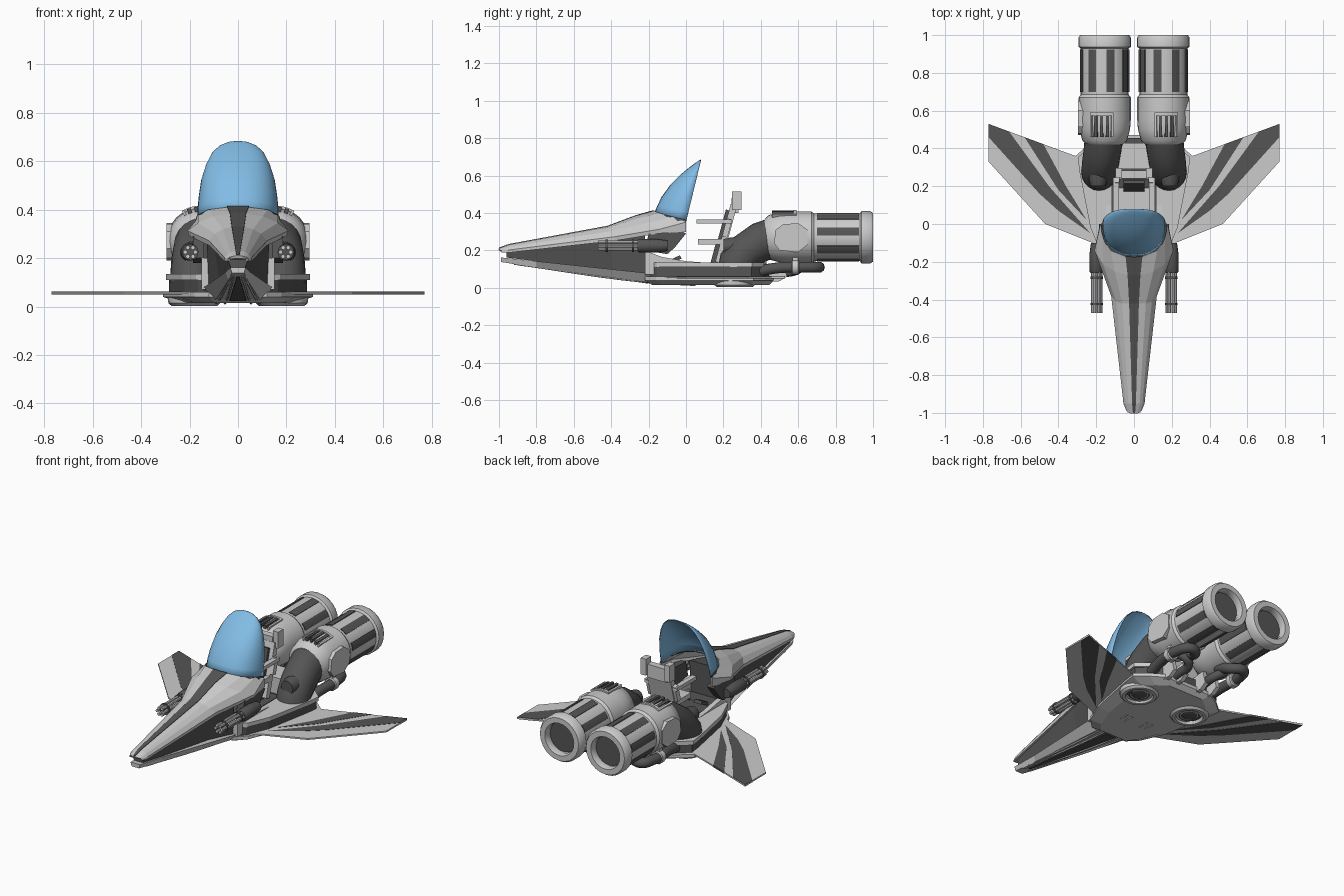
import bpy, bmesh
from math import sin, cos, pi, radians
from mathutils import Matrix, Vector

if "Cube" in bpy.data.objects:
    bpy.data.objects.remove(bpy.data.objects["Cube"])

def material(name, col):
    m = bpy.data.materials.new(name)
    m.diffuse_color = (*col, 1)
    m.use_nodes = True
    m.node_tree.nodes["Principled BSDF"].inputs["Base Color"].default_value = m.diffuse_color
    return m

DARK = material("dark_grey", (0.09, 0.09, 0.09))
GLASS = material("blue_glass", (0.22, 0.5, 0.78))

def build(name, verts, faces, mat=None, mirror=False, smooth=0, solid=0):
    me = bpy.data.meshes.new(name)
    me.from_pydata([tuple(v) for v in verts], [], faces)
    bm = bmesh.new()
    bm.from_mesh(me)
    bmesh.ops.remove_doubles(bm, verts=bm.verts, dist=1e-5)
    bmesh.ops.recalc_face_normals(bm, faces=bm.faces)
    bm.to_mesh(me)
    bm.free()
    ob = bpy.data.objects.new(name, me)
    bpy.context.collection.objects.link(ob)
    if mat:
        me.materials.append(mat)
    if mirror:
        m = ob.modifiers.new("mirror", 'MIRROR')
        m.use_clip = True
    if solid:
        s = ob.modifiers.new("thickness", 'SOLIDIFY')
        s.thickness, s.offset = solid, 0
    if smooth:
        bpy.context.view_layer.objects.active = ob
        ob.select_set(True)
        bpy.ops.object.shade_smooth_by_angle(angle=radians(smooth))
        ob.select_set(False)
    return ob

def grid(name, rows, closed=False, caps=False, **kw):
    n = len(rows[0])
    faces = [(i*n+j, i*n+(j+1) % n, (i+1)*n+(j+1) % n, (i+1)*n+j)
             for i in range(len(rows)-1) for j in range(n if closed else n-1)]
    if caps:
        faces += [tuple(range(n)), tuple(range((len(rows)-1)*n, len(rows)*n))]
    return build(name, [p for r in rows for p in r], faces, **kw)

def prism(name, outline, z0, z1, **kw):
    return grid(name, [[(x, y, z) for x, y in outline] for z in (z0, z1)], closed=True, caps=True, **kw)

def side_plate(name, outline, x0, x1, **kw):
    return grid(name, [[(x, y, z) for y, z in outline] for x in (x0, x1)], closed=True, caps=True, **kw)

def box(name, c, s, tilt=0, **kw):
    r = Matrix.Rotation(radians(tilt), 3, 'X')
    rows = [[Vector(c) + r @ Vector((a*s[0]/2, b*s[1]/2, k*s[2]/2))
             for a, b in ((-1, -1), (1, -1), (1, 1), (-1, 1))] for k in (-1, 1)]
    return grid(name, rows, closed=True, caps=True, **kw)

def lathe(name, profile, c, axis='Y', n=24, caps=True, **kw):
    rows = []
    for h, r in profile:
        ring = [(r*cos(2*pi*k/n), r*sin(2*pi*k/n)) for k in range(n)]
        rows.append([(c[0]+a, h, c[1]+b) if axis == 'Y' else (c[0]+a, c[1]+b, h) for a, b in ring])
    return grid(name, rows, closed=True, caps=caps, smooth=kw.pop("smooth", 35), **kw)

def arc_panel(name, c, y0, y1, deg, width, r0, r1, **kw):
    rows = []
    for k in range(5):
        a = radians(deg - width/2 + width*k/4)
        rows.append([(c[0]+r*cos(a), y, c[1]+r*sin(a)) for y, r in ((y0, r0), (y0, r1), (y1, r1), (y1, r0))])
    return grid(name, rows, closed=True, caps=True, **kw)

def tube(name, pts, radius, mat=None):
    for s in (1, -1):
        cu = bpy.data.curves.new(name, 'CURVE')
        cu.dimensions, cu.bevel_depth, cu.bevel_resolution = '3D', radius, 3
        cu.use_fill_caps = True
        sp = cu.splines.new('BEZIER')
        sp.bezier_points.add(len(pts)-1)
        for b, p in zip(sp.bezier_points, pts):
            b.co = (s*p[0], p[1], p[2])
            b.handle_left_type = b.handle_right_type = 'AUTO'
        sp.resolution_u = 6
        if mat:
            cu.materials.append(mat)
        bpy.context.collection.objects.link(bpy.data.objects.new(name, cu))

# Hood: faceted shell running from the nose to the canopy rim, with a dark centre stripe
hood = [
    [(0, -1, .205), (.006, -1, .205), (.018, -1, .203), (.03, -.995, .2), (.036, -.985, .196), (.036, -.985, .188)],
    [(0, -.95, .224), (.01, -.95, .224), (.028, -.95, .22), (.04, -.95, .212), (.05, -.95, .2), (.05, -.95, .188)],
    [(0, -.42, .322), (.026, -.42, .322), (.06, -.42, .315), (.09, -.41, .297), (.115, -.38, .272), (.112, -.38, .252)],
    [(0, -.27, .378), (.034, -.27, .378), (.1, -.25, .368), (.16, -.21, .342), (.203, -.14, .312), (.195, -.14, .292)],
    [(0, -.175, .405), (.045, -.17, .405), (.12, -.14, .395), (.16, -.07, .375), (.172, 0, .35), (.175, 0, .3)]]
grid("hood", hood, mirror=True, solid=.012)
stripe = [[(x, y, z+.008) for x, y, z in r[:2]] for r in hood]
grid("hood_stripe", stripe, mirror=True, solid=.003, mat=DARK)
side_plate("gun_mount", [(-.22, .2), (-.1, .18), (-.06, .215), (0, .29), (-.02, .3), (-.2, .29)], .14, .185, mat=DARK, mirror=True)
lathe("gun_hub", [(-.26, .03), (-.25, .036), (-.16, .036), (-.1, .028)], (.2, .225), mat=DARK, mirror=True, n=16)

# Canopy glass and rim
U, N = Vector((0, .236, .972)), Vector((0, -.972, .236))
base = Vector((0, 0, .352))
shape = [(0, .166, .175), (.05, .165, .167), (.1, .161, .156), (.175, .15, .125), (.24, .13, .085),
         (.29, .105, .047), (.32, .075, .022), (.335, .04, .008), (.34, .002, .001)]
def arch(t, w, d):
    out = []
    for k in range(17):
        a = pi*k/16 - pi/2
        sx = abs(sin(a))**.85 * (1 if a > 0 else -1)
        out.append(base + U*t + N*(d*cos(a)**.85 if cos(a) > 1e-6 else 0) + Vector((w*sx, 0, 0)))
    return out
grid("canopy", [arch(*s) for s in shape], mat=GLASS, smooth=50, solid=.004)
grid("canopy_rim", [arch(-.008, .172, .18), arch(.01, .17, .178)], mat=DARK, solid=.008)

# Nose core and lower jaw
def section(y, w0, z0, w1, z1):
    return [(-w0, y, z0), (w0, y, z0), (w1, y, z1), (-w1, y, z1)]
grid("nose_core", [section(-.96, .03, .162, .042, .195), section(-.4, .075, .09, .1, .262),
                   section(-.22, .12, .07, .13, .295)], closed=True, caps=True, mat=DARK)
grid("lower_jaw", [section(-.99, .025, .138, .032, .162), section(-.8, .04, .108, .052, .142),
                   section(-.22, .09, .03, .14, .08), section(-.08, .12, .018, .17, .065)], closed=True, caps=True)
grid("jaw_groove", [section(-.9, .006, .12, .006, .15), section(-.2, .035, .022, .035, .06)],
     closed=True, caps=True, mat=DARK)
for x in (.045, .075):
    tube("jaw_ridge", [(x*.35, -.92, .128), (x, -.22, .031), (x*1.2, .05, .014)], .005)

# Hull: base, dark side band, top deck, cockpit walls
outline = [(.12, -.22), (.18, -.16), (.24, -.02), (.3, .28), (.31, .36), (.24, .42), (.16, .47)]
full = outline + [(-x, y) for x, y in reversed(outline)]
inner = [(x*.92, y*.97) for x, y in full]
grid("hull_base", [[(x*.75, y*.9+.02, .014) for x, y in full], [(x, y, .04) for x, y in full],
                   [(x, y, .06) for x, y in full]], closed=True, caps=True)
prism("hull_band", inner, .06, .112, mat=DARK)
deck = [(.12, -.2)] + outline[1:6] + [(.12, .44)]
prism("hull_deck", [(x*.96, y*.98) for x, y in deck], .11, .135, mirror=True)
side_plate("cockpit_wall", [(-.22, .07), (-.22, .2), (-.13, .165), (0, .142), (.1, .135), (.1, .07)], .12, .15, mirror=True)
box("cockpit_floor", (0, .08, .115), (.2, .36, .02), mat=DARK)
box("foot_pedal", (.06, -.06, .15), (.05, .07, .02), tilt=25, mat=DARK, mirror=True)
box("rear_block", (0, .36, .16), (.2, .14, .1))
for x in (.06, .14):
    side_plate("rear_strut", [(.38, .03), (.5, .035), (.54, .06), (.52, .14), (.38, .12)], x, x+.025, mirror=True)

# Wings with dark stripes
wing = [(.17, -.14), (.22, -.1), (.47, 0), (.77, .33), (.77, .53), (.31, .36), (.2, .3)]
prism("wing", wing, .052, .061, mirror=True)
prism("wing_stripe_outer", [(.77, .53), (.77, .46), (.5, .16), (.4, .07), (.23, -.05), (.45, .2), (.66, .488)],
      .0505, .0625, mat=DARK, mirror=True)
prism("wing_stripe_inner", [(.58, .46), (.48, .423), (.36, .2), (.25, .02), (.4, .18)],
      .0505, .0625, mat=DARK, mirror=True)

# Lift thrusters under the hull
lathe("lift_ring", [(.05, .11), (.015, .108), (.003, .095), (.003, .078), (.02, .07)], (.18, .26), 'Z', mirror=True, caps=False)
lathe("lift_cone", [(.02, .072), (.012, .055), (.016, .05), (.008, .03), (.008, .01)], (.18, .26), 'Z', mat=DARK, mirror=True)

# Main engines
E = (.155, .27)
lathe("engine", [(.42, .095), (.44, .118), (.5, .134), (.55, .138), (.67, .138), (.685, .127), (.93, .127), (.938, .14),
                 (.985, .14), (1, .13), (1, .098), (.975, .09), (.96, .094), (.9, .086)], E, mirror=True)
lathe("engine_nozzle", [(.96, .09), (.93, .075), (.935, .068), (.905, .06), (.905, .02)], E, mat=DARK, mirror=True)
for k in range(8):
    arc_panel("engine_panel", E, .7, .925, k*45+14, 20, .12, .1305, mat=DARK, mirror=True)
for k in range(3):
    arc_panel("engine_vent", E, .46, .58, 70+k*13, 7, .12, .143, mat=DARK, mirror=True)
arc_panel("vent_frame_front", E, .575, .59, 83, 44, .12, .147, mirror=True)
for d in (60, 106):
    arc_panel("vent_frame_side", E, .46, .59, d, 4, .12, .147, mirror=True)
hatch = [(.47, .24), (.5, .2), (.6, .19), (.65, .23), (.65, .31), (.6, .345), (.52, .34), (.48, .31)]
side_plate("engine_hatch", hatch, .25, .296, mirror=True)

# Dark intake elbows joining hull and engines
rows = []
for y, z, r, a in ((.27, .1, .1, 0), (.28, .15, .1, 18), (.33, .2, .104, 40), (.4, .245, .106, 65), (.47, .268, .11, 85)):
    t = radians(a)
    x = .185 - .03*(y-.27)/.2
    rows.append([(x + r*.95*cos(2*pi*k/20), y - r*sin(2*pi*k/20)*cos(t), z + r*sin(2*pi*k/20)*sin(t)) for k in range(20)])
grid("intake_elbow", rows, closed=True, caps=True, mat=DARK, mirror=True, smooth=40)
lathe("elbow_cap", [(.2, .04), (.235, .048), (.27, .05)], (.19, .22), mat=DARK, mirror=True)

# Exhaust pipes looping beneath the engines
tube("outer_pipe", [(.2, .36, .08), (.22, .48, .105), (.225, .64, .11), (.19, .71, .11), (.13, .68, .112), (.12, .58, .15)], .03, DARK)
tube("inner_pipe", [(.1, .38, .07), (.09, .5, .08), (.1, .59, .095), (.14, .6, .12), (.16, .54, .16)], .026, DARK)
lathe("pipe_clamp", [(.565, .034), (.57, .04), (.6, .04), (.605, .034)], (.224, .109), mirror=True, n=16)
box("clamp_strut", (.224, .585, .12), (.03, .03, .1), mirror=True)

# Rotary guns
for k in range(6):
    a = pi*k/3
    lathe("gun_barrel", [(-.47, .009), (-.24, .009)], (.197+.021*cos(a), .225+.021*sin(a)), n=8, mirror=True)
for y in (-.43, -.29):
    lathe("gun_clamp", [(y, .034), (y+.012, .034)], (.197, .225), n=12, mirror=True, mat=DARK)

# Pilot seat
box("seat_back", (0, .215, .29), (.16, .035, .32), tilt=-15)
box("seat_back_pad", (0, .192, .3), (.11, .02, .24), tilt=-15, mat=DARK)
box("seat_cushion", (0, .14, .247), (.16, .15, .03))
box("seat_pedestal", (0, .18, .18), (.1, .07, .13), tilt=-15, mat=DARK)
box("headrest", (0, .262, .44), (.13, .04, .08))
box("headrest_post", (.08, .272, .465), (.035, .05, .1), mirror=True)
box("armrest", (.095, .15, .355), (.03, .19, .022), mirror=True)
box("armrest_bracket", (.09, .22, .32), (.02, .03, .1), tilt=-15, mirror=True)
